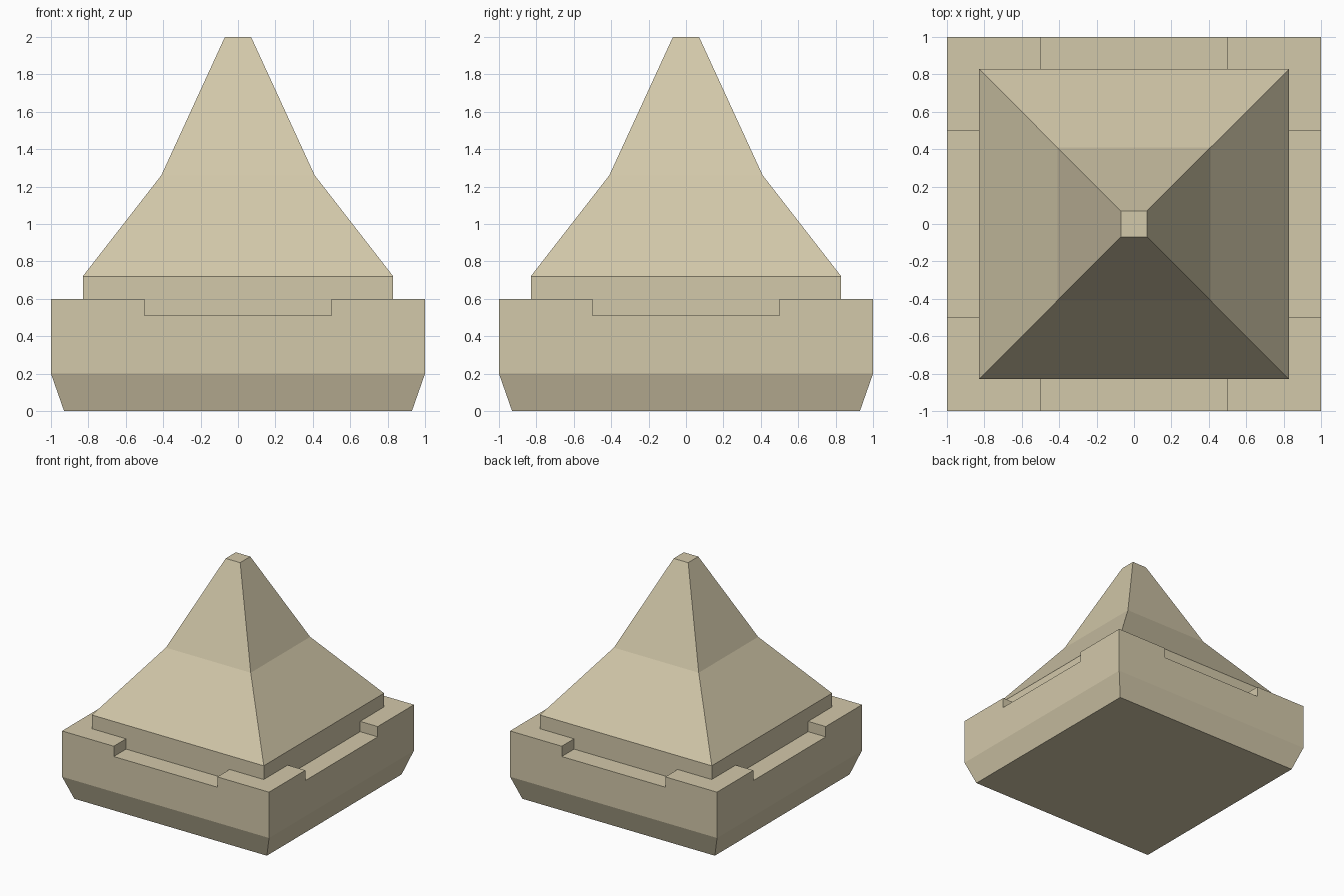
import bpy, bmesh
from math import pi
from mathutils import Matrix

if "Cube" in bpy.data.objects:
    bpy.data.objects.remove(bpy.data.objects["Cube"])

FOOT, OUT, IN, KINK, TIP = 0.93, 1.0, 0.83, 0.41, 0.07   # half widths
Z_BASE, Z_NOTCH, Z_LEDGE, Z_EAVE, Z_KINK, Z_TOP = 0.2, 0.51, 0.6, 0.72, 1.26, 2.0
NOTCH = 0.5

bm = bmesh.new()


def face(points, turn):
    bm.faces.new([bm.verts.new(turn @ Matrix.Translation(p).to_translation()) for p in points])


def slope(w0, z0, w1, z1, turn):
    face([(-w0, -w0, z0), (w0, -w0, z0), (w1, -w1, z1), (-w1, -w1, z1)], turn)


def notched_wall(w, z_end, turn):
    face([(-w, -w, z_end), (-w, -w, Z_LEDGE), (-NOTCH, -w, Z_LEDGE), (-NOTCH, -w, Z_NOTCH),
          (NOTCH, -w, Z_NOTCH), (NOTCH, -w, Z_LEDGE), (w, -w, Z_LEDGE), (w, -w, z_end)], turn)


# one side, repeated around the four sides
for i in range(4):
    turn = Matrix.Rotation(i * pi / 2, 3, 'Z')
    # tapered foot, outer wall and plinth wall
    slope(FOOT, 0, OUT, Z_BASE, turn)
    notched_wall(OUT, Z_BASE, turn)
    notched_wall(IN, Z_EAVE, turn)
    # notch floor
    face([(-NOTCH, -OUT, Z_NOTCH), (NOTCH, -OUT, Z_NOTCH),
          (NOTCH, -IN, Z_NOTCH), (-NOTCH, -IN, Z_NOTCH)], turn)
    # notch ends and corner ledges
    for s in (-1, 1):
        n = s * NOTCH
        face([(n, -OUT, Z_NOTCH), (n, -OUT, Z_LEDGE), (n, -IN, Z_LEDGE), (n, -IN, Z_NOTCH)], turn)
        face([(s * OUT, -OUT, Z_LEDGE), (n, -OUT, Z_LEDGE),
              (n, -IN, Z_LEDGE), (s * IN, -IN, Z_LEDGE)], turn)
    # two-pitch roof
    slope(IN, Z_EAVE, KINK, Z_KINK, turn)
    slope(KINK, Z_KINK, TIP, Z_TOP, turn)

# underside and flat tip
for w, z in ((FOOT, 0), (TIP, Z_TOP)):
    face([(-w, -w, z), (w, -w, z), (w, w, z), (-w, w, z)], Matrix.Identity(3))

bmesh.ops.remove_doubles(bm, verts=bm.verts[:], dist=0.0005)
bmesh.ops.recalc_face_normals(bm, faces=bm.faces[:])
mesh = bpy.data.meshes.new("pyramid_cap")
bm.to_mesh(mesh)
bm.free()

stone = bpy.data.materials.new("sandstone")
stone.diffuse_color = (0.65, 0.58, 0.40, 1)
stone.use_nodes = True
stone.node_tree.nodes["Principled BSDF"].inputs["Base Color"].default_value = stone.diffuse_color
mesh.materials.append(stone)
bpy.context.collection.objects.link(bpy.data.objects.new("pyramid_cap", mesh))
